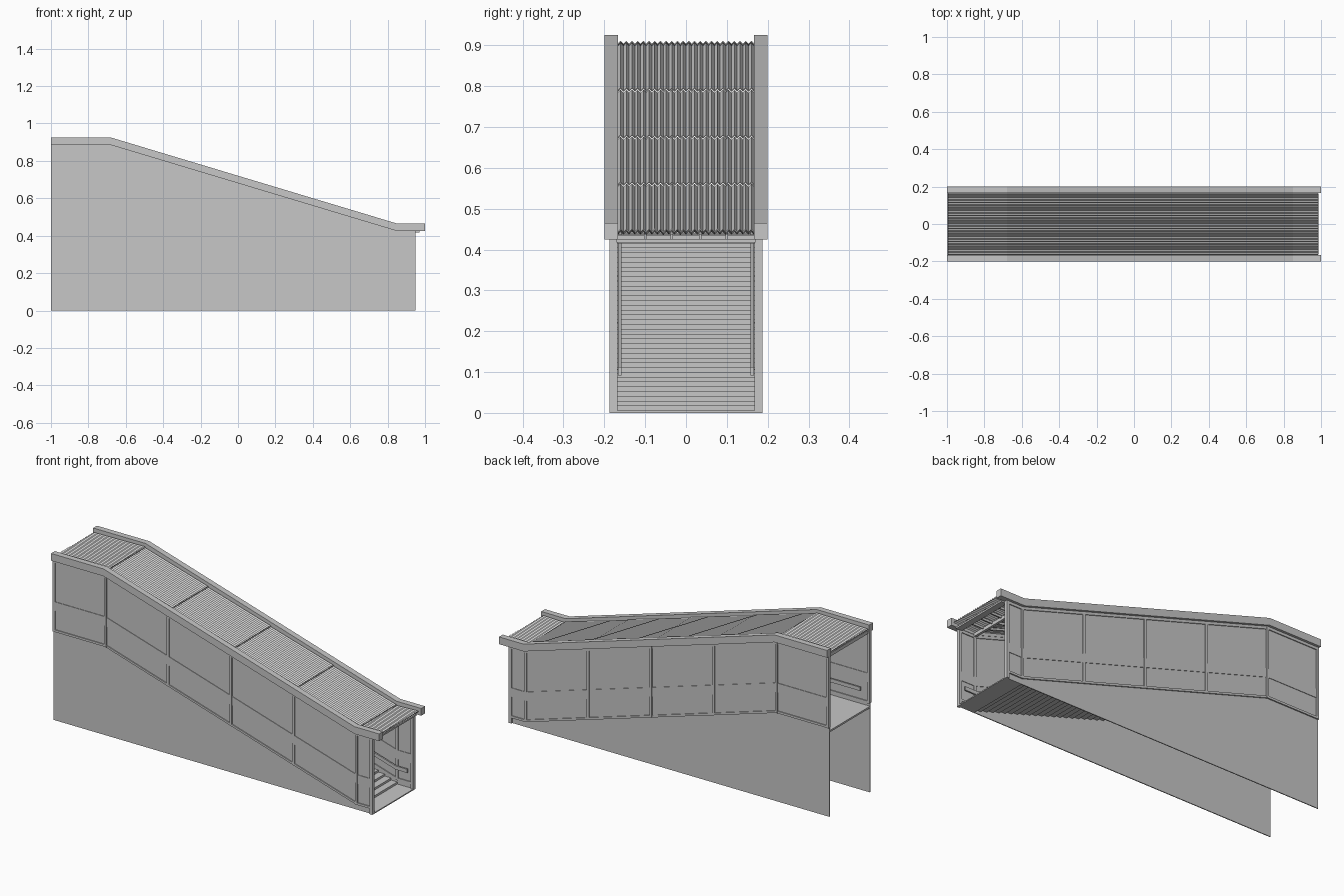
import bpy, bmesh

if "Cube" in bpy.data.objects:
    bpy.data.objects.remove(bpy.data.objects["Cube"])

GREY = (0.57, 0.57, 0.57, 1)
mat = bpy.data.materials.new("light grey")
mat.use_nodes = True
mat.diffuse_color = GREY
mat.node_tree.nodes["Principled BSDF"].inputs["Base Color"].default_value = GREY

TOP_X, LOW_X = -0.68, 0.85      # where the slope starts and ends
TOP_Z, LOW_Z = 0.49, 0.03       # wall foot on the two landings
END_X = 0.95                    # entrance end of the walls
BAYS = 4
bay = (LOW_X - TOP_X) / BAYS
knots = [TOP_X + bay * i for i in range(BAYS + 1)]


def foot(x):
    t = min(max((x - TOP_X) / (LOW_X - TOP_X), 0), 1)
    return TOP_Z + (LOW_Z - TOP_Z) * t


def finish(name, bm):
    bmesh.ops.recalc_face_normals(bm, faces=bm.faces)
    mesh = bpy.data.meshes.new(name)
    bm.to_mesh(mesh)
    bm.free()
    mesh.materials.append(mat)
    obj = bpy.data.objects.new(name, mesh)
    bpy.context.collection.objects.link(obj)
    return obj


def prism(name, profile, y0, y1):
    """Extrude an x-z profile from y0 to y1."""
    bm = bmesh.new()
    face = bm.faces.new([bm.verts.new((x, y0, z)) for x, z in profile])
    ext = bmesh.ops.extrude_face_region(bm, geom=[face])
    moved = [v for v in ext["geom"] if isinstance(v, bmesh.types.BMVert)]
    bmesh.ops.translate(bm, verts=moved, vec=(0, y1 - y0, 0))
    return finish(name, bm)


def band(name, x0, x1, low, high, y0, y1, grounded=False):
    """Bar that follows the walls' slope between two heights above the foot."""
    xs = [x0] + [x for x in (TOP_X, LOW_X) if x0 < x < x1] + [x1]
    upper = [(x, foot(x) + high) for x in xs]
    lower = [(x, foot(x) + low) for x in reversed(xs)]
    if grounded:
        lower = [(x1, 0), (x0, 0)]
    return prism(name, upper + lower, y0, y1)


def box(name, x0, x1, y0, y1, z0, z1):
    return prism(name, [(x0, z0), (x1, z0), (x1, z1), (x0, z1)], y0, y1)


# Side walls, repeated on both sides
for side, s in (("left", 1), ("right", -1)):
    band(side + "_base_wall", -1, END_X, 0, 0, s * 0.174, s * 0.179, True)
    band(side + "_wall_panels", -1, END_X, 0, 0.4, s * 0.174, s * 0.181)
    band(side + "_bottom_rail", -1, END_X, 0, 0.012, s * 0.169, s * 0.186)
    band(side + "_middle_rail", -1, END_X, 0.115, 0.165, s * 0.171, s * 0.184)
    band(side + "_top_rail", -1, END_X, 0.38, 0.4, s * 0.169, s * 0.186)
    band(side + "_handrail", -0.95, 0.92, 0.062, 0.082, s * 0.158, s * 0.166)
    band(side + "_fascia", -1, 1, 0.395, 0.435, s * 0.167, s * 0.2)
    for i, x in enumerate([-0.993] + knots):
        band(f"{side}_post_{i}", x - 0.007, x + 0.007, 0, 0.4, s * 0.168, s * 0.187)
    box(side + "_entrance_post", END_X - 0.016, END_X, s * 0.168, s * 0.187, 0, 0.43)
    # Handrail brackets
    for i, x in enumerate(knots):
        band(f"{side}_bracket_{i}", x - 0.005, x + 0.005, 0.066, 0.076, s * 0.164, s * 0.176)

# Landings
box("upper_landing", -1, TOP_X, -0.174, 0.174, 0.465, 0.475)
box("lower_landing", LOW_X, END_X, -0.174, 0.174, 0, 0.006)

# Stair flight as a folded sheet of treads and risers
STEPS = 40
run, rise = (LOW_X - TOP_X) / STEPS, (0.475 - 0.006) / STEPS
path = [(LOW_X, 0.006)]
for i in range(STEPS):
    x, z = path[-1]
    path += [(x, z + rise), (x - run, z + rise)]
bm = bmesh.new()
rows = [[bm.verts.new((x, y, z)) for y in (-0.174, 0.174)] for x, z in path]
for a, b in zip(rows, rows[1:]):
    bm.faces.new((a[0], a[1], b[1], b[0]))
finish("stairs", bm)

# Corrugated roof sheets, each lapping over the one below it
TEETH = 24
WIDTH = 0.334
edges = [-0.995] + knots + [0.985]
for i, (x0, x1) in enumerate(zip(edges, edges[1:])):
    bm = bmesh.new()
    rows = []
    for x, lift in ((x0, 0.409), (x1, 0.414)):
        rows.append([bm.verts.new((x, -WIDTH / 2 + WIDTH * k / (2 * TEETH),
                                   foot(x) + lift + 0.007 * (k % 2)))
                     for k in range(2 * TEETH + 1)])
    for k in range(2 * TEETH):
        bm.faces.new((rows[0][k], rows[1][k], rows[1][k + 1], rows[0][k + 1]))
    sheet = finish(f"roof_sheet_{i}", bm)
    solid = sheet.modifiers.new("thickness", "SOLIDIFY")
    solid.thickness = 0.003

# Roof frame: cross beams at the posts and long rafters between them
for i, x in enumerate([-0.985] + knots):
    band(f"cross_beam_{i}", x - 0.008, x + 0.008, 0.385, 0.404, -0.17, 0.17)
for i, y in enumerate((-0.1, -0.035, 0.035, 0.1)):
    band(f"rafter_{i}", -0.99, 0.96, 0.396, 0.408, y - 0.003, y + 0.003)

# Entrance header under the roof edge
box("entrance_header", END_X - 0.016, END_X, -0.17, 0.17, 0.418, 0.436)
box("header_trim", END_X, 0.97, -0.17, 0.17, 0.417, 0.426)
